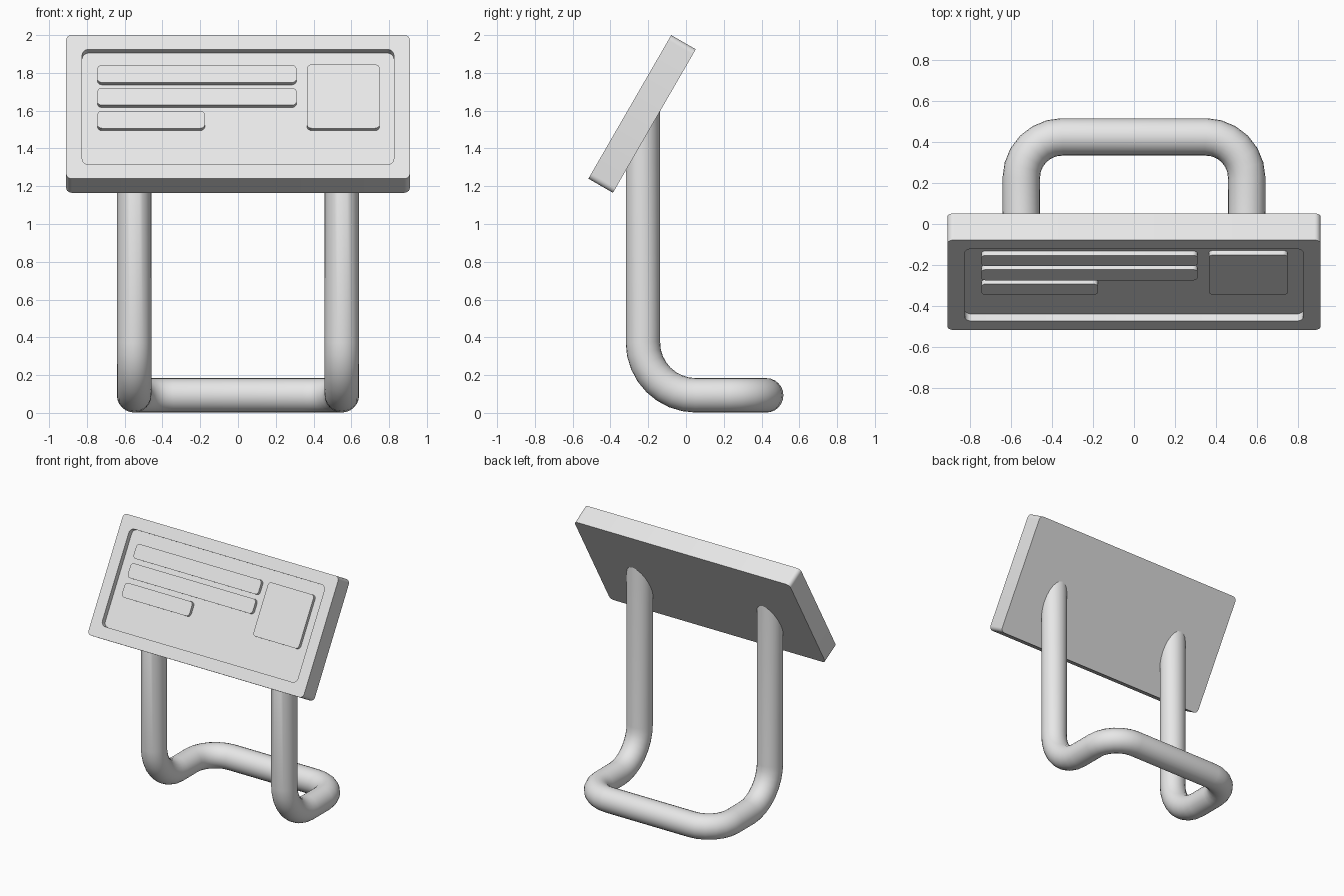
import bpy, bmesh, math
from mathutils import Vector, Matrix

if "Cube" in bpy.data.objects:
    bpy.data.objects.remove(bpy.data.objects["Cube"], do_unlink=True)

GREY = (0.8, 0.8, 0.8, 1)
grey = bpy.data.materials.new("light grey")
grey.use_nodes = True
grey.diffuse_color = GREY
grey.node_tree.nodes["Principled BSDF"].inputs["Base Color"].default_value = GREY

# Panel frame: local y runs up the slope, local z points out of the front face
PANEL = Matrix.Translation((0, -0.2975, 1.62)) @ Matrix.Rotation(math.radians(60), 4, "X")


def add_object(name, mesh):
    obj = bpy.data.objects.new(name, mesh)
    bpy.context.collection.objects.link(obj)
    mesh.materials.clear()
    mesh.materials.append(grey)
    bpy.ops.object.select_all(action="DESELECT")
    obj.select_set(True)
    bpy.context.view_layer.objects.active = obj
    bpy.ops.object.shade_smooth_by_angle(angle=math.radians(35))
    return obj


def rounded_loop(bm, left, right, bottom, top, radius, depth, steps=5):
    corners = [(right, top, -1, -1), (left, top, 1, -1), (left, bottom, 1, 1), (right, bottom, -1, 1)]
    verts = []
    for i, (x, y, sx, sy) in enumerate(corners):
        for k in range(steps + 1):
            a = math.pi / 2 * (i + k / steps)
            verts.append(bm.verts.new((x + sx * radius + radius * math.cos(a),
                                       y + sy * radius + radius * math.sin(a), depth)))
    return verts


def loft(name, sections):
    """Bridge rounded rectangles in order and cap both ends."""
    bm = bmesh.new()
    loops = [rounded_loop(bm, *s) for s in sections]
    n = len(loops[0])
    for a, b in zip(loops, loops[1:]):
        for i in range(n):
            j = (i + 1) % n
            bm.faces.new((a[i], a[j], b[j], b[i]))
    bm.faces.new(loops[0][::-1])
    bm.faces.new(loops[-1])
    mesh = bpy.data.meshes.new(name)
    bm.to_mesh(mesh)
    bm.free()
    obj = add_object(name, mesh)
    obj.matrix_world = PANEL
    return obj


def fillet(before, corner, after, radius, steps):
    """Points of a right-angle bend."""
    u, w = (before - corner).normalized(), (after - corner).normalized()
    centre = corner + (u + w) * radius
    angles = [math.pi / 2 * k / steps for k in range(steps + 1)]
    return [centre - w * radius * math.cos(a) - u * radius * math.sin(a) for a in angles]


# Sign panel with a recessed face
W, H = 0.91, 0.4385
IW, IH = 0.825, 0.352
loft("sign_panel", [
    (-W, W, -H, H, 0.03, -0.15),
    (-W, W, -H, H, 0.03, 0),
    (-IW, IW, -IH, IH, 0.035, 0),
    (-IW, IW, -IH, IH, 0.035, -0.04),
])

# Raised bars and square on the recessed face
raised = {
    "upper_bar": (-0.745, 0.31, 0.158, 0.264),
    "middle_bar": (-0.745, 0.31, 0.019, 0.125),
    "short_bar": (-0.745, -0.175, -0.122, -0.016),
    "square_plate": (0.365, 0.75, -0.122, 0.268),
}
for name, rect in raised.items():
    loft(name, [(*rect, 0.025, -0.05), (*rect, 0.025, -0.015)])

# Bent tube stand: two legs joined by a loop on the ground
X, Y, BACK, Z, R = 0.55, -0.228, 0.425, 0.093, 0.091
top, heel, corner = Vector((X, Y, 1.75)), Vector((X, Y, Z)), Vector((X, BACK, Z))
half = [top] + fillet(top, heel, corner, 0.28, 8)
half += fillet(heel, corner, Vector((0, BACK, Z)), 0.2, 6)
path = half + [Vector((-p.x, p.y, p.z)) for p in reversed(half)]

curve = bpy.data.curves.new("tube_path", "CURVE")
curve.dimensions = "3D"
curve.bevel_depth = R
curve.bevel_resolution = 10
spline = curve.splines.new("POLY")
spline.points.add(len(path) - 1)
for point, p in zip(spline.points, path):
    point.co = (*p, 1)
helper = bpy.data.objects.new("tube_path", curve)
bpy.context.collection.objects.link(helper)
mesh = bpy.data.meshes.new_from_object(helper.evaluated_get(bpy.context.evaluated_depsgraph_get()))
bpy.data.objects.remove(helper, do_unlink=True)

# Trim the leg tops inside the panel
bm = bmesh.new()
bm.from_mesh(mesh)
bmesh.ops.bisect_plane(bm, geom=bm.verts[:] + bm.edges[:] + bm.faces[:],
                       plane_co=PANEL @ Vector((0, 0, -0.09)),
                       plane_no=PANEL.to_3x3() @ Vector((0, 0, 1)), clear_outer=True)
bmesh.ops.holes_fill(bm, edges=[e for e in bm.edges if e.is_boundary], sides=0)
bmesh.ops.recalc_face_normals(bm, faces=bm.faces[:])
bm.to_mesh(mesh)
bm.free()
mesh.name = "tube_stand"
add_object("tube_stand", mesh)
